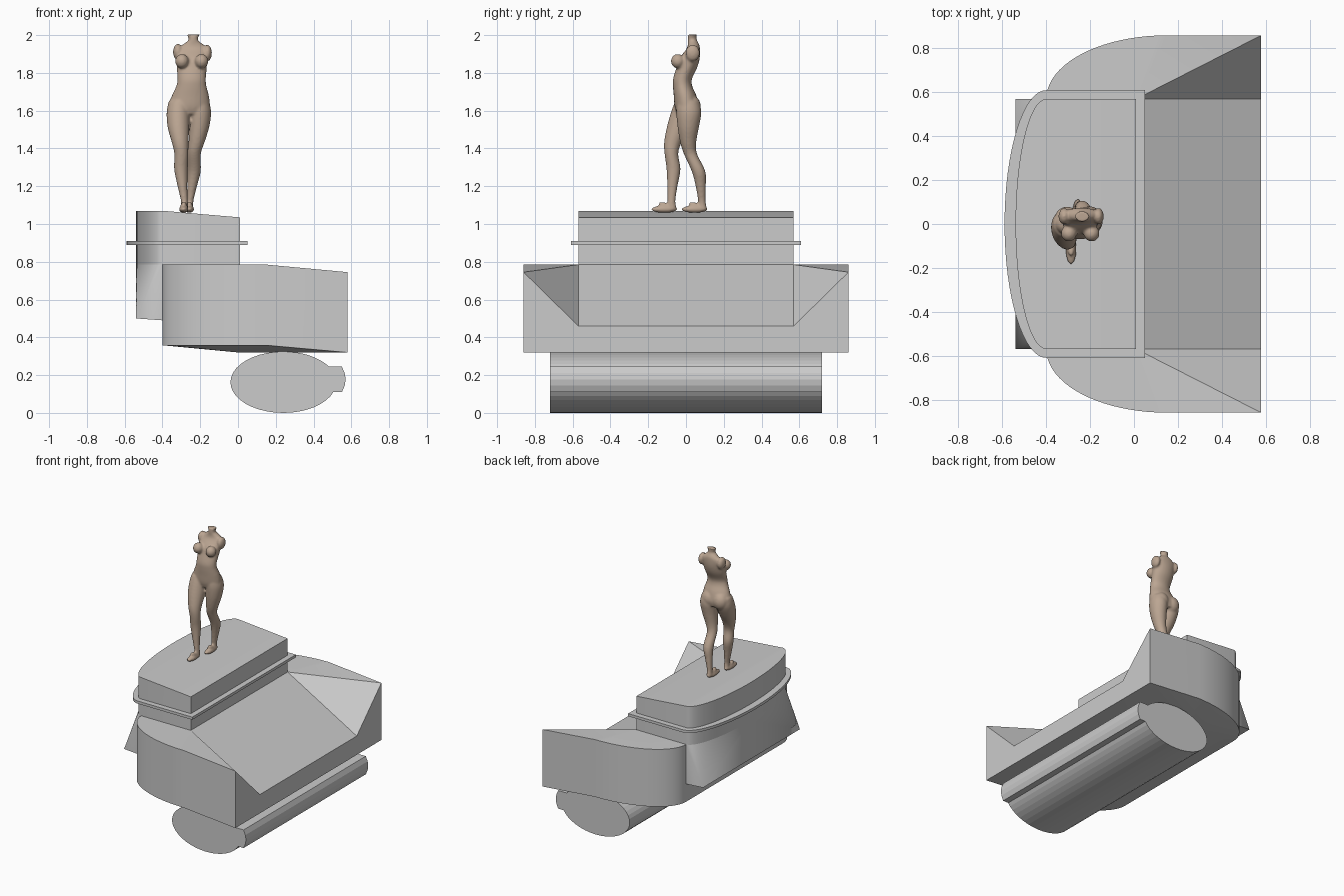
import bpy, bmesh
from math import sin, cos, pi
from mathutils import Vector, Matrix

if "Cube" in bpy.data.objects:
    bpy.data.objects.remove(bpy.data.objects["Cube"])


def finish(name, bm, smooth=True):
    bmesh.ops.recalc_face_normals(bm, faces=bm.faces[:])
    me = bpy.data.meshes.new(name)
    bm.to_mesh(me)
    bm.free()
    ob = bpy.data.objects.new(name, me)
    bpy.context.collection.objects.link(ob)
    bpy.ops.object.select_all(action='DESELECT')
    ob.select_set(True)
    bpy.context.view_layer.objects.active = ob
    if smooth:
        bpy.ops.object.shade_smooth_by_angle(angle=0.5)
    return ob


def prism(name, low, high, smooth=True):
    """Closed solid between two matching outlines."""
    bm = bmesh.new()
    a = [bm.verts.new(p) for p in low]
    b = [bm.verts.new(p) for p in high]
    n = len(a)
    for i in range(n):
        j = (i + 1) % n
        bm.faces.new((a[i], a[j], b[j], b[i]))
    bm.faces.new(a)
    return bm, b, lambda: finish(name, bm, smooth)


def mirror_y(ob):
    m = ob.modifiers.new("mirror", 'MIRROR')
    m.use_axis = (False, True, False)


def bowed_outline(x_back, x_front, half, n=32):
    """Rectangle whose -x end is a half ellipse starting at x = -0.40."""
    pts = [(-0.40 + (0.40 + x_back) * sin(pi * i / n), half * cos(pi * i / n))
           for i in range(n + 1)]
    return pts + [(x_front, -half), (x_front, half)]


# Upper plinth block: flat at the bowed end, then sloping gently down
out = bowed_outline(-0.54, 0.01, 0.57)
top = [(x, y, 1.07 if x < 0 else 1.035) for x, y in out]
bm, b, done = prism("upper_plinth", [(x, y, 0.785) for x, y in out], top)
bm.faces.new(b[:-2])
bm.faces.new((b[0], b[-3], b[-2], b[-1]))
done()

# Thin moulding around the plinth
out = bowed_outline(-0.59, 0.05, 0.61)
bm, b, done = prism("moulding", [(x, y, 0.89) for x, y in out], [(x, y, 0.91) for x, y in out])
bm.faces.new(b)
done()

# Elliptical log underneath, with its raised strip
ell = [(0.24 + 0.28 * cos(2 * pi * i / 40), 0.1625 + 0.1625 * sin(2 * pi * i / 40)) for i in range(40)]
strip = [(0.45, 0.11), (0.55, 0.11), (0.565, 0.145), (0.57, 0.178), (0.565, 0.21), (0.55, 0.245), (0.45, 0.245)]
for name, prof in (("base_roller", ell), ("roller_strip", strip)):
    bm, b, done = prism(name, [(x, -0.72, z) for x, z in prof], [(x, 0.72, z) for x, z in prof], False)
    bm.faces.new(b)
    done()

# Lower body with curved sides, ramp and chamfered underside (half, mirrored)
bm = bmesh.new()
V = lambda *p: bm.verts.new(p)
F = lambda *v: bm.faces.new(v)
N = 20
arc = [(0.15 - 0.55 * cos(pi / 2 * i / N), 0.57 + 0.29 * sin(pi / 2 * i / N)) for i in range(N + 1)]
T = [V(x, y, 0.785) for x, y in arc] + [V(0.58, 0.86, 0.745)]
B = [V(x, y, 0.358) for x, y in arc] + [V(0.58, 0.86, 0.32)]
A, A0 = V(0.01, 0.57, 0.785), V(0.01, 0, 0.785)
R, R0 = V(0.58, 0.57, 0.46), V(0.58, 0, 0.46)
D, D0, E0 = V(0, 0.57, 0.32), V(0, 0, 0.32), V(0.58, 0, 0.32)
T0, B0 = V(-0.40, 0, 0.785), V(-0.40, 0, 0.358)
for i in range(N + 1):
    F(T[i], T[i + 1], B[i + 1], B[i])
    F(A, T[i], T[i + 1])
    F(D, B[i], B[i + 1])
F(A, T[0], T0, A0)
F(A, T[-1], R)
F(A, R, R0, A0)
F(T[-1], B[-1], E0, R0, R)
F(D, B[-1], E0, D0)
F(D, D0, B0, B[0])
F(T[0], B[0], B0, T0)
mirror_y(finish("lower_body", bm))

# Bracket blending the bowed plinth end into a square lower edge (half, mirrored)
bm = bmesh.new()
arc = [V(-0.40 - 0.14 * cos(pi / 2 * i / 16), 0.57 * sin(pi / 2 * i / 16), 0.785) for i in range(17)]
K, K0 = V(-0.54, 0.57, 0.50), V(-0.54, 0, 0.50)
J, J0 = V(-0.40, 0.57, 0.49), V(-0.40, 0, 0.49)
for p, q in zip(arc, arc[1:]):
    F(K, p, q)
F(K0, K, arc[0])
F(K, arc[-1], J)
F(K, J, J0, K0)
mirror_y(finish("rear_bracket", bm))

# Headless, armless standing figure: lofted limbs and ellipsoids fused by remesh
bm = bmesh.new()


def limb(rings, steps=4, n=24):
    """Loft ellipses (x, y, z, rx, ry) with smooth interpolation."""
    k = [Vector(r) for r in rings]
    k = [k[0]] + k + [k[-1]]
    path = []
    for i in range(1, len(k) - 2):
        for s in range(steps):
            t = s / steps
            a, b, c, d = k[i - 1:i + 3]
            path.append(0.5 * (2 * b + (c - a) * t + (2 * a - 5 * b + 4 * c - d) * t * t
                               + (3 * b - a - 3 * c + d) * t ** 3))
    path.append(k[-1])
    loops = [[bm.verts.new((p[0] + p[3] * cos(2 * pi * j / n), p[1] + p[4] * sin(2 * pi * j / n), p[2]))
              for j in range(n)] for p in path]
    for a, b in zip(loops, loops[1:]):
        for j in range(n):
            bm.faces.new((a[j], a[j - 1], b[j - 1], b[j]))
    bm.faces.new(loops[0])
    bm.faces.new(loops[-1])


def blob(center, radii, tilt=0.0, axis='X'):
    m = Matrix.Translation(center) @ Matrix.Rotation(tilt, 4, axis) @ Matrix.Diagonal((*radii, 1))
    bmesh.ops.create_uvsphere(bm, u_segments=20, v_segments=12, radius=1, matrix=m)


# torso
limb([(-.237, .035, 2.003, .035, .024), (-.237, .033, 1.975, .025, .024), (-.238, .04, 1.95, .055, .03),
      (-.24, .038, 1.925, .085, .036), (-.243, .02, 1.88, .083, .053), (-.245, .005, 1.83, .08, .055),
      (-.245, -.018, 1.77, .075, .05), (-.247, -.018, 1.73, .08, .051), (-.252, -.005, 1.68, .098, .06),
      (-.26, .005, 1.62, .113, .065), (-.262, .008, 1.58, .112, .055)])
# front leg and rear leg
limb([(-.312, .0, 1.65, .055, .058), (-.317, -.01, 1.59, .061, .07), (-.315, -.04, 1.51, .057, .062),
      (-.306, -.07, 1.43, .044, .046), (-.300, -.077, 1.37, .037, .036), (-.302, -.066, 1.29, .036, .037),
      (-.294, -.072, 1.20, .026, .027), (-.284, -.077, 1.12, .018, .021), (-.284, -.073, 1.075, .02, .026)])
limb([(-.208, .01, 1.65, .055, .058), (-.202, .015, 1.59, .06, .066), (-.206, .012, 1.51, .053, .056),
      (-.220, .012, 1.43, .042, .042), (-.232, .024, 1.37, .035, .035), (-.232, .066, 1.28, .035, .036),
      (-.243, .078, 1.20, .026, .027), (-.254, .084, 1.12, .018, .02), (-.255, .087, 1.075, .02, .026)])
# feet
for x, y in ((-.287, -.115), (-.257, .045)):
    blob((x, y, 1.078), (.025, .07, .019))
    blob((x, y + .015, 1.09), (.019, .05, .018), -.45)
# breasts, buttocks and cut shoulders
for x in (-.297, -.193):
    blob((x, -.043, 1.862), (.036, .037, .038))
for x in (-.305, -.215):
    blob((x, .027, 1.62), (.056, .052, .062))
blob((-.318, .035, 1.91), (.026, .038, .044))
blob((-.162, .035, 1.905), (.024, .038, .044))

fig = finish("standing_figure", bm)
rm = fig.modifiers.new("fuse", 'REMESH')
rm.mode = 'VOXEL'
rm.voxel_size = 0.007
rm.use_smooth_shade = True
sm = fig.modifiers.new("soften", 'SMOOTH')
sm.factor = 0.5
sm.iterations = 4
skin = bpy.data.materials.new("warm_clay")
skin.diffuse_color = (0.50, 0.38, 0.29, 1)
skin.use_nodes = True
skin.node_tree.nodes["Principled BSDF"].inputs["Base Color"].default_value = skin.diffuse_color
fig.data.materials.append(skin)
